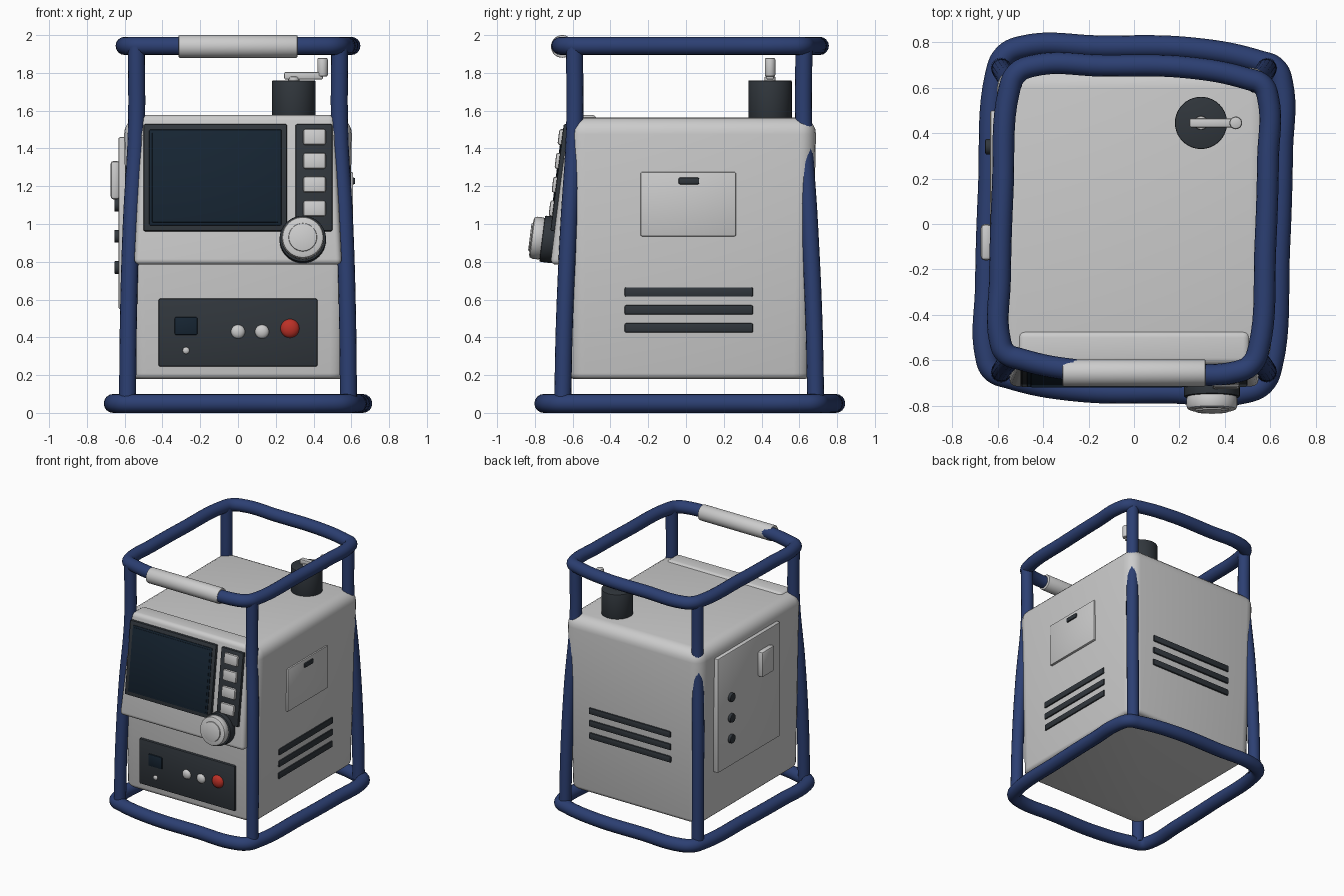
import bpy, bmesh
from math import pi, atan
from mathutils import Vector, Matrix

if "Cube" in bpy.data.objects:
    bpy.data.objects.remove(bpy.data.objects["Cube"])

def material(name, c):
    m = bpy.data.materials.new(name)
    m.diffuse_color = (*c, 1)
    m.use_nodes = True
    m.node_tree.nodes["Principled BSDF"].inputs["Base Color"].default_value = m.diffuse_color
    return m

NAVY = material("navy_tube", (0.025, 0.05, 0.17))
DARK = material("dark_plastic", (0.03, 0.037, 0.045))
GLASS = material("screen_glass", (0.008, 0.018, 0.032))
RED = material("red_button", (0.5, 0.03, 0.02))
WHITE = material("pale_plastic", (0.72, 0.72, 0.72))

def finish(name, bm, mat=None):
    bmesh.ops.recalc_face_normals(bm, faces=bm.faces[:])
    me = bpy.data.meshes.new(name)
    bm.to_mesh(me)
    bm.free()
    ob = bpy.data.objects.new(name, me)
    bpy.context.collection.objects.link(ob)
    if mat:
        me.materials.append(mat)
    bpy.ops.object.select_all(action='DESELECT')
    ob.select_set(True)
    bpy.context.view_layer.objects.active = ob
    bpy.ops.object.shade_smooth_by_angle(angle=0.6)
    return ob

def bevel(bm, edges, w, seg=3):
    bmesh.ops.bevel(bm, geom=edges, offset=w, segments=seg, profile=0.5, affect='EDGES')

def box(name, loc, size, mat=None, w=0.008, tilt=0):
    bm = bmesh.new()
    bmesh.ops.create_cube(bm, size=1)
    bmesh.ops.scale(bm, vec=size, verts=bm.verts)
    bevel(bm, bm.edges[:], w, 2)
    bm.transform(Matrix.Translation(loc) @ Matrix.Rotation(tilt, 4, 'X'))
    return finish(name, bm, mat)

def cylinder(name, a, b, r, mat=None, w=0.006):
    a, b = Vector(a), Vector(b)
    d = b - a
    bm = bmesh.new()
    bmesh.ops.create_cone(bm, cap_ends=True, segments=40, radius1=r, radius2=r, depth=d.length)
    if w:
        bevel(bm, [e for e in bm.edges if abs(e.verts[0].co.z - e.verts[1].co.z) < 1e-5], w, 2)
    bm.transform(Matrix.Translation((a + b) / 2) @ d.to_track_quat('Z', 'Y').to_matrix().to_4x4())
    return finish(name, bm, mat)

def dome(name, loc, r, mat, squash=0.6):
    bm = bmesh.new()
    bmesh.ops.create_uvsphere(bm, u_segments=24, v_segments=12, radius=r)
    bm.transform(Matrix.Translation(loc) @ Matrix.Diagonal((1, squash, 1, 1)))
    return finish(name, bm, mat)

def tube(name, pts, r, cyclic):
    cu = bpy.data.curves.new(name, 'CURVE')
    cu.dimensions = '3D'
    cu.bevel_depth, cu.bevel_resolution, cu.resolution_u = r, 6, 8
    cu.use_fill_caps = True
    s = cu.splines.new('BEZIER')
    s.bezier_points.add(len(pts) - 1)
    for bp, p in zip(s.bezier_points, pts):
        bp.co = p
        bp.handle_left_type = bp.handle_right_type = 'AUTO'
    s.use_cyclic_u = cyclic
    cu.materials.append(NAVY)
    ob = bpy.data.objects.new(name, cu)
    bpy.context.collection.objects.link(ob)
    bpy.ops.object.select_all(action='DESELECT')
    ob.select_set(True)
    bpy.context.view_layer.objects.active = ob
    bpy.ops.object.convert(target='MESH')
    bpy.ops.object.shade_smooth_by_angle(angle=0.9)

# Tube frame: two swirled rounded rings
half = [(0.50, -0.757), (0.57, -0.72), (0.605, -0.64), (0.637, -0.13), (0.65, 0.30),
        (0.65, 0.60), (0.622, 0.665), (0.55, 0.695), (0.27, 0.75), (-0.15, 0.76)]
ring = half + [(-x, -y) for x, y in half]
tube("bottom_ring", [(x, y + 0.02, 0.05) for x, y in ring], 0.05, True)
tube("top_ring", [(x * 0.908, y * 0.888 + 0.022, 1.943) for x, y in ring], 0.048, True)

# Corner posts, splayed toward the base
for sx, side in ((-1, "left"), (1, "right")):
    for sy, end in ((-1, "front"), (1, "back")):
        path = [(0.538, 0.607, 1.94), (0.538, 0.607, 1.5), (0.565, 0.637, 1.0),
                (0.58, 0.66, 0.5), (0.585, 0.67, 0.05)]
        tube(f"{end}_{side}_post", [(sx * x, sy * y + 0.017, z) for x, y, z in path], 0.045, False)

# Carry grip
cylinder("carry_grip", (-0.315, -0.655, 1.94), (0.315, -0.655, 1.94), 0.06, WHITE)

# Main housing, slightly narrower at the base
bm = bmesh.new()
bmesh.ops.create_cube(bm, size=2)
for v in bm.verts:
    top = v.co.z > 0
    v.co.x *= 0.605 if top else 0.575
    v.co.y = (0.69 if top else 0.66) if v.co.y > 0 else -0.625
    v.co.z = 1.565 if top else 0.18
bevel(bm, [e for e in bm.edges if max(v.co.z for v in e.verts) > 1], 0.09, 5)
bevel(bm, [e for e in bm.edges if max(v.co.z for v in e.verts) < 0.181], 0.03, 3)
finish("housing", bm)

# Sloped console on the upper front
SLOPE = 0.125
TILT = -atan(SLOPE)
def face_y(z):
    return -0.695 + (z - 0.97) * SLOPE

bm = bmesh.new()
profile = [(-0.47, 1.578, 0.51), (face_y(1.578), 1.578, 0.51),
           (face_y(0.785), 0.785, 0.55), (-0.5, 0.785, 0.55)]
sides = [[bm.verts.new((s * w, y, z)) for y, z, w in profile] for s in (-1, 1)]
for s in sides:
    bm.faces.new(s)
for i in range(4):
    j = (i + 1) % 4
    bm.faces.new((sides[0][i], sides[0][j], sides[1][j], sides[1][i]))
bmesh.ops.recalc_face_normals(bm, faces=bm.faces[:])
bevel(bm, bm.edges[:], 0.03, 4)
finish("console", bm)

def on_console(name, x, z, w, h, lift, mat, b=0.008):
    box(name, (x, face_y(z) - lift + 0.015, z), (w, 0.03, h), mat, b, TILT)

# Screen, key panel and keys
on_console("screen_bezel", -0.12, 1.245, 0.76, 0.57, 0.022, DARK)
on_console("screen_rim", -0.12, 1.245, 0.70, 0.51, 0.026, GLASS, 0.004)
on_console("screen", -0.12, 1.245, 0.67, 0.48, 0.029, GLASS, 0.004)
on_console("key_panel", 0.402, 1.245, 0.195, 0.57, 0.022, DARK)
for i in range(4):
    on_console(f"key_{i + 1}", 0.405, 1.46 - i * 0.126, 0.12, 0.085, 0.042, WHITE, 0.012)

# Rotary dial
c = Vector((0.343, face_y(0.915), 0.915))
n = Vector((0, -1, SLOPE)).normalized()
cylinder("dial_base", c - n * 0.01, c + n * 0.06, 0.123, DARK)
cylinder("dial_knob", c + n * 0.05, c + n * 0.118, 0.112, WHITE, 0.018)
cylinder("dial_cap", c + n * 0.10, c + n * 0.126, 0.075, WHITE)

# Lower front control panel
box("control_panel", (0, -0.63, 0.425), (0.84, 0.03, 0.36), DARK)
box("power_socket", (-0.275, -0.645, 0.46), (0.12, 0.02, 0.095), GLASS)
dome("status_light", (-0.275, -0.645, 0.33), 0.018, WHITE)
dome("button_left", (0, -0.645, 0.43), 0.037, WHITE)
dome("button_right", (0.127, -0.645, 0.43), 0.037, WHITE)
dome("stop_button", (0.275, -0.645, 0.447), 0.05, RED)

def side_x(z):
    return 0.575 + (z - 0.18) * 0.0217

# Right hatch with latch
box("right_hatch", (0.595, 0.012, 1.105), (0.03, 0.506, 0.34))
box("hatch_latch", (0.608, 0.015, 1.228), (0.025, 0.11, 0.036), DARK)

# Vent slots on the right and the back
for i in range(3):
    z = 0.64 - i * 0.095
    box(f"right_vent_{i + 1}", (side_x(z), 0.015, z), (0.02, 0.68, 0.05), DARK)
    z = 0.85 - i * 0.1
    box(f"back_vent_{i + 1}", (0.02, 0.56 + 0.2 * side_x(z) , z), (0.72, 0.02, 0.05), DARK).location.y = side_x(z) * 0.8 - 0.472

# Left service door with handle and three ports
box("service_door", (-0.61, 0.105, 1.005), (0.046, 0.79, 0.91), None, 0.01)
box("door_handle", (-0.65, -0.08, 1.232), (0.05, 0.16, 0.205), WHITE, 0.018)
for i in range(3):
    z = 1.10 - i * 0.165
    cylinder(f"door_port_{i + 1}", (-0.62, 0.34, z), (-0.655, 0.34, z), 0.034, DARK)

# Filler cap with crank lever
cylinder("filler_cap", (0.295, 0.445, 1.55), (0.295, 0.445, 1.76), 0.115, DARK)
cylinder("crank_pivot", (0.295, 0.445, 1.75), (0.295, 0.445, 1.78), 0.03, WHITE)
box("crank_arm", (0.347, 0.445, 1.785), (0.205, 0.04, 0.04), WHITE)
cylinder("crank_knob", (0.448, 0.445, 1.78), (0.448, 0.445, 1.88), 0.028, WHITE, 0.01)
